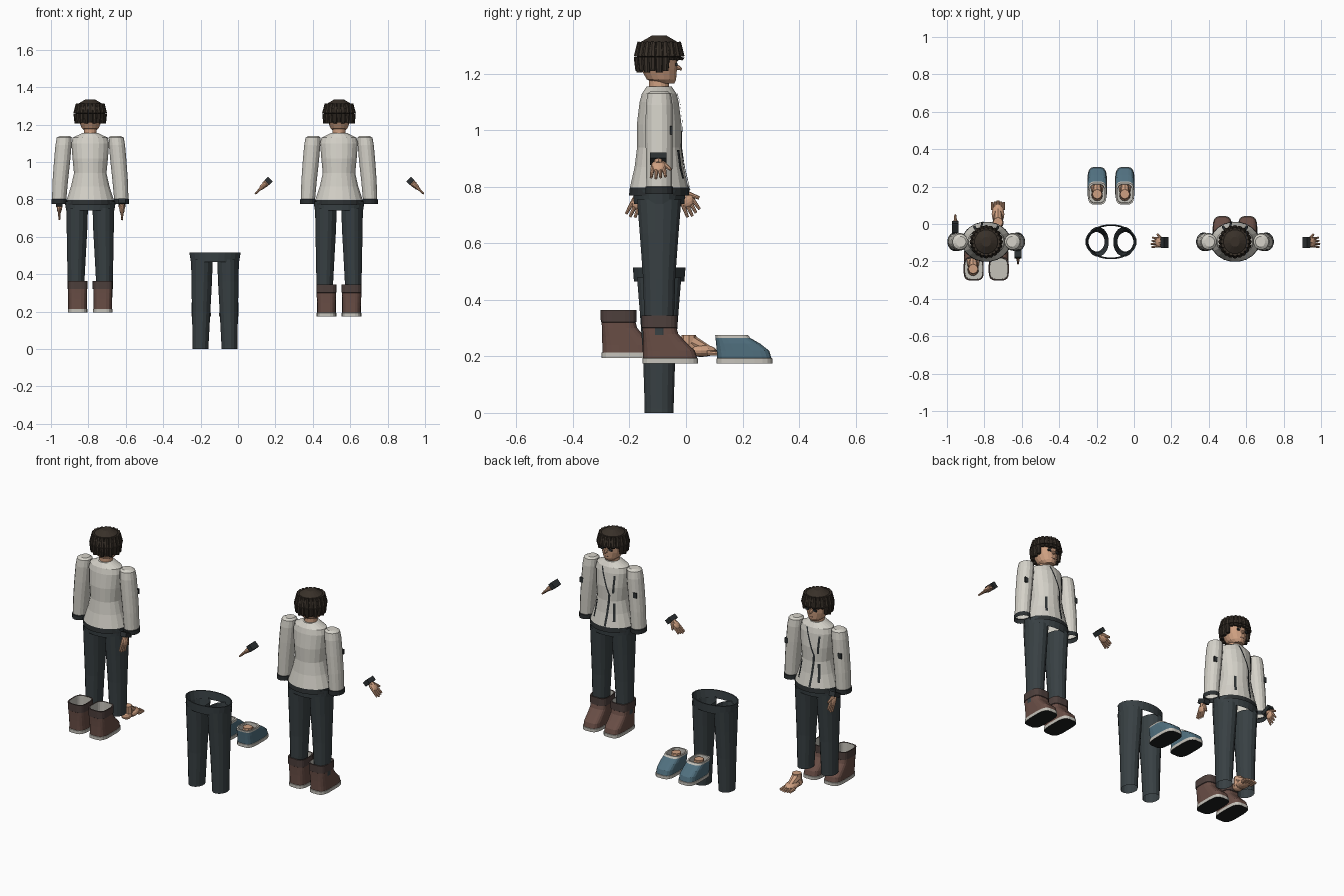
import bpy, bmesh
from math import sin, cos, pi, radians, copysign, sqrt
from mathutils import Matrix, Vector

if "Cube" in bpy.data.objects:
    bpy.data.objects.remove(bpy.data.objects["Cube"])

COLOURS = {
    "jacket_cream": (0.66, 0.64, 0.58), "trim_charcoal": (0.025, 0.03, 0.032),
    "trouser_grey": (0.04, 0.052, 0.057), "skin": (0.62, 0.35, 0.22),
    "hair_brown": (0.04, 0.03, 0.022), "boot_brown": (0.14, 0.075, 0.06),
    "boot_cuff_brown": (0.075, 0.05, 0.045), "shoe_blue": (0.08, 0.16, 0.21),
    "sole_cream": (0.56, 0.54, 0.49), "sole_black": (0.012, 0.014, 0.014)}
MATS = {}
for key, rgb in COLOURS.items():
    m = bpy.data.materials.new(key)
    m.use_nodes = True
    m.diffuse_color = (*rgb, 1)
    m.node_tree.nodes["Principled BSDF"].inputs["Base Color"].default_value = (*rgb, 1)
    MATS[key] = m
ORDER = list(MATS)


def finish(name, bm, matrix=None):
    if matrix:
        bm.transform(matrix)
    mesh = bpy.data.meshes.new(name)
    bm.to_mesh(mesh)
    bm.free()
    for m in MATS.values():
        mesh.materials.append(m)
    ob = bpy.data.objects.new(name, mesh)
    bpy.context.collection.objects.link(ob)
    return ob


def loft(name, rings, bands, seg=16, power=1.0, bottom=None, top=None, at=(0, 0, 0)):
    """Skin rings (z, cx, cy, rx, ry); bands gives one colour per step."""
    bm = bmesh.new()
    loops = []
    for z, cx, cy, rx, ry in rings:
        loop = []
        for i in range(seg):
            a = 2 * pi * (i + 0.5) / seg
            c, s = cos(a), sin(a)
            loop.append(bm.verts.new((cx + rx * copysign(abs(c) ** power, c),
                                      cy + ry * copysign(abs(s) ** power, s), z)))
        loops.append(loop)
    if isinstance(bands, str):
        bands = [bands] * (len(rings) - 1)
    for lo, hi, col in zip(loops, loops[1:], bands):
        for i in range(seg):
            j = (i + 1) % seg
            bm.faces.new((lo[i], lo[j], hi[j], hi[i])).material_index = ORDER.index(col)
    if bottom:
        bm.faces.new(loops[0][::-1]).material_index = ORDER.index(bottom)
    if top:
        bm.faces.new(loops[-1]).material_index = ORDER.index(top)
    return finish(name, bm, Matrix.Translation(at))


def paint_new(bm, verts, col):
    for f in {f for v in verts for f in v.link_faces}:
        f.material_index = ORDER.index(col)


def tube(bm, a, b, r1, r2, col):
    a, b = Vector(a), Vector(b)
    d = b - a
    mat = Matrix.Translation((a + b) / 2) @ d.to_track_quat('Z', 'Y').to_matrix().to_4x4()
    r = bmesh.ops.create_cone(bm, cap_ends=True, segments=8, radius1=r1, radius2=r2,
                              depth=d.length, matrix=mat)
    paint_new(bm, r["verts"], col)


def ball(bm, centre, size, col):
    mat = Matrix.Translation(centre) @ Matrix.Diagonal((*size, 1))
    r = bmesh.ops.create_uvsphere(bm, u_segments=12, v_segments=8, radius=1, matrix=mat)
    paint_new(bm, r["verts"], col)


def box(bm, centre, size, col):
    mat = Matrix.Translation(centre) @ Matrix.Diagonal((*size, 1))
    paint_new(bm, bmesh.ops.create_cube(bm, size=1, matrix=mat)["verts"], col)


# Trousers: open legs under a thin waistband
def trousers(name, at):
    for side, label in ((-1, "right"), (1, "left")):
        legs = [(0, 0.077, 0.043, 0.052), (0.015, 0.077, 0.043, 0.052), (0.2, 0.074, 0.05, 0.058),
                (0.36, 0.071, 0.056, 0.07), (0.48, 0.07, 0.059, 0.08)]
        loft(f"{name}_{label}_leg", [(z, side * cx, 0, rx, ry) for z, cx, rx, ry in legs],
             "trouser_grey", at=at)
    loft(name + "_waistband", [(0.465, 0, 0, 0.13, 0.09), (0.515, 0, 0, 0.138, 0.094),
                               (0.515, 0, 0, 0.132, 0.088), (0.47, 0, 0, 0.125, 0.085)],
         "trouser_grey", seg=24, at=at)


# Footwear: rings are (z, back, front, half width), origin at heel and ground
def footwear(name, rings, bands, at):
    loft(name, [(z, 0, (b + f) / 2, w, (f - b) / 2) for z, b, f, w in rings],
         bands, seg=20, power=0.55, bottom="sole_black", top="sole_cream", at=at)


BOOT = [(0, 0, 0.198, 0.053), (0.018, 0, 0.198, 0.053), (0.019, 0.003, 0.195, 0.051),
        (0.045, 0.003, 0.187, 0.051), (0.075, 0.003, 0.155, 0.051), (0.105, 0.002, 0.128, 0.051),
        (0.125, 0.001, 0.122, 0.051), (0.127, -0.002, 0.125, 0.054), (0.17, -0.003, 0.125, 0.054),
        (0.17, 0.004, 0.118, 0.048), (0.022, 0.006, 0.116, 0.046)]
BOOT_BANDS = ["sole_cream"] * 2 + ["boot_brown"] * 4 + ["boot_cuff_brown"] * 3 + ["sole_cream"]
SHOE = [(0, 0, 0.198, 0.053), (0.018, 0, 0.198, 0.053), (0.019, 0.002, 0.195, 0.051),
        (0.045, 0, 0.187, 0.051), (0.07, -0.002, 0.155, 0.051), (0.09, -0.004, 0.12, 0.049),
        (0.1, -0.005, 0.112, 0.048), (0.1, 0.003, 0.104, 0.04), (0.022, 0.006, 0.1, 0.04)]
SHOE_BANDS = ["sole_cream"] * 2 + ["shoe_blue"] * 3 + ["sole_cream"] * 3


def foot(name, at):
    bm = bmesh.new()
    ball(bm, (0, 0.03, 0.022), (0.03, 0.032, 0.025), "skin")
    ball(bm, (0, 0.078, 0.02), (0.034, 0.055, 0.022), "skin")
    tube(bm, (0, 0.035, 0.015), (0, 0.035, 0.076), 0.03, 0.026, "skin")
    tube(bm, (0, 0.045, 0.05), (0, 0.11, 0.018), 0.026, 0.016, "skin")
    for i in range(5):
        x = (i - 2) * 0.014
        tube(bm, (x, 0.1, 0.012), (x * 1.1, 0.15 - 0.004 * abs(i - 2), 0.01), 0.01, 0.007, "skin")
    finish(name, bm, Matrix.Translation(at))


# Hand hanging down from a dark wrist cuff
def hand(name, at, axis, angle):
    bm = bmesh.new()
    box(bm, (0, 0, -0.009), (0.036, 0.058, 0.026), "trim_charcoal")
    tube(bm, (0, 0, -0.01), (0, 0, -0.04), 0.016, 0.017, "skin")
    ball(bm, (0, 0, -0.047), (0.014, 0.027, 0.028), "skin")
    for i in range(4):
        y = (i - 1.5) * 0.013
        tube(bm, (0, y, -0.055), (0, y * 1.3, -0.108 + 0.005 * abs(i - 1)), 0.008, 0.005, "skin")
    tube(bm, (0, 0.015, -0.03), (0, 0.043, -0.062), 0.009, 0.006, "skin")
    finish(name, bm, Matrix.Translation(at) @ Matrix.Rotation(radians(angle), 4, axis))


# Jacket body outline: (z, rx, ry)
BODY = [(0.77, 0.13, 0.108), (0.797, 0.128, 0.105), (0.87, 0.104, 0.088), (0.94, 0.088, 0.079),
        (1.02, 0.096, 0.08), (1.1, 0.102, 0.07), (1.13, 0.095, 0.062), (1.155, 0.042, 0.045)]


def front(x, z):
    for (z0, a0, b0), (z1, a1, b1) in zip(BODY, BODY[1:]):
        if z0 <= z <= z1:
            t = (z - z0) / (z1 - z0)
            a, b = a0 + t * (a1 - a0), b0 + t * (b1 - b0)
            return b * sqrt(max(0, 1 - (x / a) ** 2)) + 0.004
    return 0


def strip(name, start, end, width, at):
    """Thin trim ribbon that follows the jacket front."""
    bm = bmesh.new()
    rows = []
    for i in range(13):
        t = i / 12
        x = start[0] + t * (end[0] - start[0])
        z = start[1] + t * (end[1] - start[1])
        rows.append([bm.verts.new((x + o, front(x + o, z), z)) for o in (-width / 2, width / 2)])
    for a, b in zip(rows, rows[1:]):
        bm.faces.new((a[0], a[1], b[1], b[0])).material_index = ORDER.index("trim_charcoal")
    finish(name, bm, Matrix.Translation(at))


def head(name, at):
    loft(name + "_neck", [(1.13, 0, 0, 0.036, 0.036), (1.19, 0, 0, 0.034, 0.036)], "skin", at=at)
    loft(name + "_face", [(1.165, 0, 0.022, 0.028, 0.032), (1.18, 0, 0.008, 0.046, 0.053),
                          (1.215, 0, 0, 0.06, 0.064), (1.26, 0, 0, 0.066, 0.066),
                          (1.31, 0, 0, 0.055, 0.055)], "skin", bottom="skin", top="skin", at=at)
    # Eyes, brows, mouth and nose
    bm = bmesh.new()
    for s in (-1, 1):
        box(bm, (s * 0.025, 0.061, 1.233), (0.02, 0.008, 0.011), "trim_charcoal")
        box(bm, (s * 0.025, 0.063, 1.248), (0.024, 0.008, 0.005), "hair_brown")
        ball(bm, (s * 0.064, 0, 1.225), (0.008, 0.012, 0.018), "skin")
    box(bm, (0, 0.059, 1.191), (0.024, 0.006, 0.004), "boot_brown")
    tube(bm, (0, 0.058, 1.225), (0, 0.08, 1.216), 0.012, 0.004, "skin")
    finish(name + "_features", bm, Matrix.Translation(at))
    # Bowl of hair with hanging locks, short over the face
    loft(name + "_hair_cap", [(1.262, 0, 0, 0.081, 0.081), (1.29, 0, 0, 0.078, 0.08),
                              (1.315, 0, 0, 0.06, 0.062), (1.335, 0, 0, 0.025, 0.027)],
         "hair_brown", bottom="hair_brown", top="hair_brown", at=at)
    bm = bmesh.new()
    n = 20
    for i in range(n):
        a = 2 * pi * i / n
        d = Vector((cos(a), sin(a), 0))
        low = 1.25 if d.y > 0.5 else 1.205 + 0.006 * (i % 2)
        tube(bm, d * 0.066 + Vector((0, 0, 1.312)), d * 0.075 + Vector((0, 0, 1.26)),
             0.011, 0.015, "hair_brown")
        tube(bm, d * 0.075 + Vector((0, 0, 1.26)), d * 0.073 + Vector((0, 0, low)),
             0.015, 0.011, "hair_brown")
    finish(name + "_hair_locks", bm, Matrix.Translation(at))


def figure(name, x):
    at = (x, -0.095, 0)
    head(name, at)
    loft(name + "_jacket", [(z, 0, 0, rx, ry) for z, rx, ry in BODY],
         ["trim_charcoal"] + ["jacket_cream"] * 6, seg=20, top="jacket_cream", at=at)
    for s, label in ((-1, "right"), (1, "left")):
        arm = [(0.775, 0.167, 0.041, 0.05), (0.8, 0.167, 0.041, 0.05), (0.802, 0.166, 0.039, 0.046),
               (0.9, 0.16, 0.042, 0.048), (1.0, 0.151, 0.044, 0.049), (1.09, 0.143, 0.044, 0.048),
               (1.13, 0.139, 0.041, 0.042), (1.14, 0.135, 0.026, 0.028)]
        loft(f"{name}_{label}_sleeve", [(z, s * cx, 0, rx, ry) for z, cx, rx, ry in arm],
             ["trim_charcoal"] * 2 + ["jacket_cream"] * 5, top="jacket_cream", at=at)
        bm = bmesh.new()
        box(bm, (s * 0.172, 0.043, 1.0), (0.024, 0.008, 0.03), "trim_charcoal")
        finish(f"{name}_{label}_sleeve_patch", bm, Matrix.Translation(at))
        strip(f"{name}_{label}_pocket", (s * 0.065, 0.83), (s * 0.055, 0.93), 0.012, at)
    strip(name + "_chest_zip", (0.025, 1.13), (-0.03, 0.98), 0.009, at)
    strip(name + "_front_zip", (-0.03, 0.98), (-0.02, 0.8), 0.012, at)
    strip(name + "_lapel", (-0.055, 1.09), (-0.05, 0.99), 0.01, at)
    trousers(name + "_trousers", (x, -0.095, 0.275))


figure("first_figure", -0.79)
figure("second_figure", 0.54)
trousers("spare_trousers", (-0.123, -0.095, 0))

# Boots, shoes and feet
for s, label in ((-1, "right"), (1, "left")):
    footwear(f"empty_{label}_boot", BOOT, BOOT_BANDS, (-0.79 + s * 0.067, -0.3, 0.195))
    footwear(f"worn_{label}_boot", BOOT, BOOT_BANDS, (0.54 + s * 0.067, -0.155, 0.175))
    footwear(f"{label}_shoe", SHOE, SHOE_BANDS, (-0.123 + s * 0.074, 0.108, 0.175))
    foot(f"{label}_shoe_foot", (-0.123 + s * 0.074, 0.125, 0.198))
foot("boot_foot", (-0.86, -0.275, 0.218))
foot("loose_foot", (-0.727, -0.025, 0.2))

# Hands
hand("first_figure_right_hand", (-0.955, -0.02, 0.795), 'X', 28)
hand("first_figure_left_hand", (-0.62, -0.15, 0.79), 'X', -22)
hand("loose_right_hand", (0.17, -0.098, 0.905), 'Y', 46)
hand("loose_left_hand", (0.915, -0.098, 0.905), 'Y', -46)
